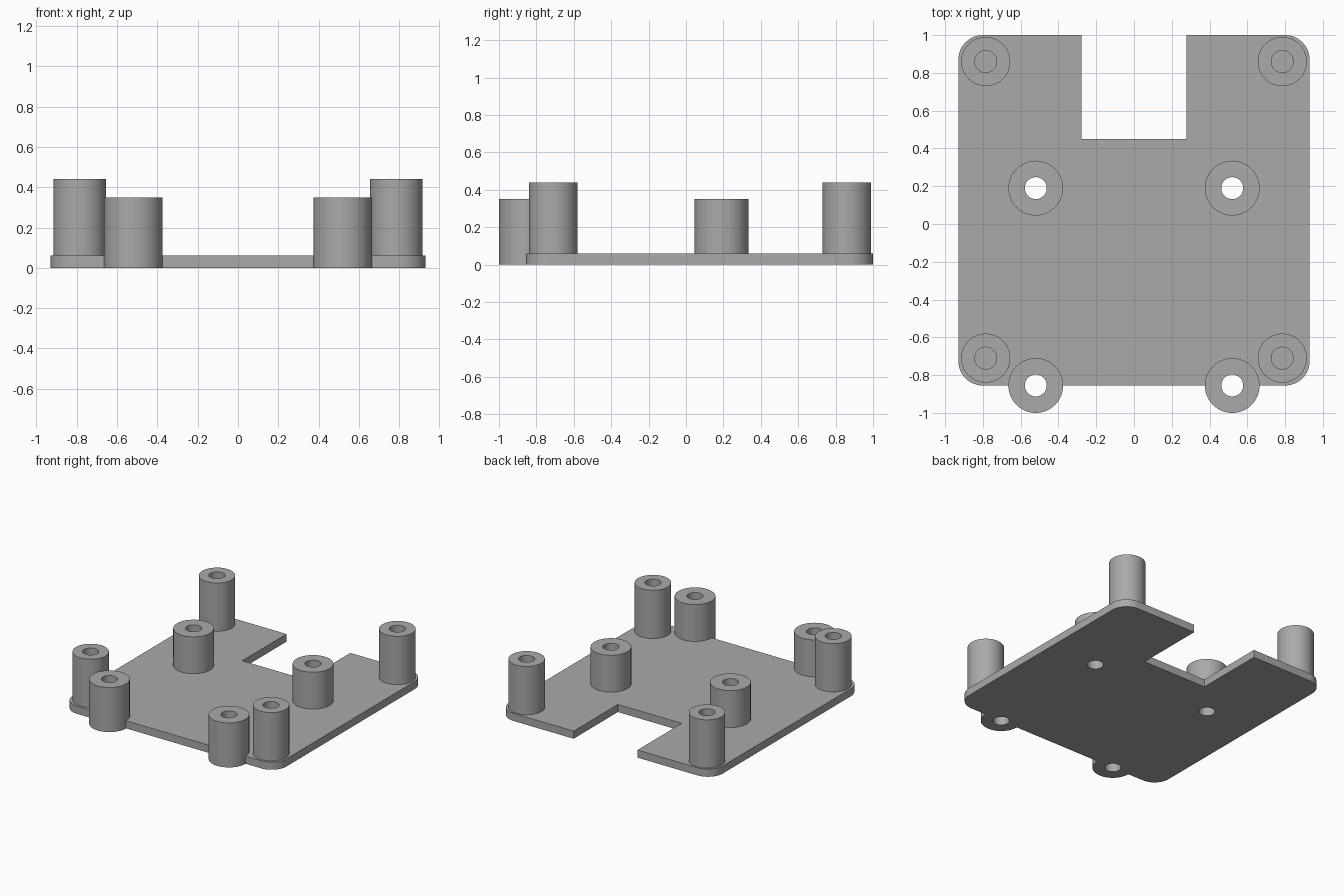
import bpy, bmesh, math
from mathutils import Vector

if "Cube" in bpy.data.objects:
    bpy.data.objects.remove(bpy.data.objects["Cube"], do_unlink=True)

PLATE_TOP = 0.06
BORE = 0.058
SEGMENTS = 64

grey = bpy.data.materials.new("plain grey")
grey.use_nodes = True
grey.diffuse_color = (0.4, 0.4, 0.4, 1)
grey.node_tree.nodes["Principled BSDF"].inputs["Base Color"].default_value = (0.4, 0.4, 0.4, 1)


def finish(bm, name):
    bmesh.ops.recalc_face_normals(bm, faces=bm.faces)
    mesh = bpy.data.meshes.new(name)
    bm.to_mesh(mesh)
    bm.free()
    mesh.materials.append(grey)
    obj = bpy.data.objects.new(name, mesh)
    bpy.context.collection.objects.link(obj)
    return obj


def smooth(obj):
    bpy.ops.object.select_all(action="DESELECT")
    obj.select_set(True)
    bpy.context.view_layer.objects.active = obj
    bpy.ops.object.shade_smooth_by_angle(angle=math.radians(30))


def standoff(name, x, y, radius, bore, bottom, top):
    """Hollow post: a rectangular section spun about its axis."""
    bm = bmesh.new()
    section = [(bore, bottom), (radius, bottom), (radius, top), (bore, top)]
    verts = [bm.verts.new((r, 0, z)) for r, z in section]
    edges = [bm.edges.new((verts[i], verts[i - 1])) for i in range(4)]
    bmesh.ops.spin(bm, geom=verts + edges, cent=(0, 0, 0), axis=(0, 0, 1),
                   angle=math.tau, steps=SEGMENTS)
    bmesh.ops.remove_doubles(bm, verts=bm.verts, dist=0.0001)
    obj = finish(bm, name)
    obj.location = (x, y, 0)
    smooth(obj)


def cut_round(target, x, y, radius):
    """Cut a round hole right through the plate."""
    bm = bmesh.new()
    bmesh.ops.create_cone(bm, cap_ends=True, segments=SEGMENTS,
                          radius1=radius, radius2=radius, depth=0.4)
    cutter = finish(bm, "hole_cutter")
    cutter.location = (x, y, 0)
    cutter.hide_render = True
    cutter.hide_set(True)
    mod = target.modifiers.new("hole", "BOOLEAN")
    mod.operation = "DIFFERENCE"
    mod.solver = "EXACT"
    mod.object = cutter
    return cutter


# Base plate: rounded outer corners, square notch at the back
half, front, back, corner = 0.93, -0.855, 1.0, 0.13
notch, notch_y = 0.278, 0.45


def arc(cx, cy, start):
    return [(cx + corner * math.cos(a), cy + corner * math.sin(a))
            for a in (math.radians(start + 90 * i / 12) for i in range(13))]


outline = (arc(half - corner, front + corner, 270)
           + arc(half - corner, back - corner, 0)
           + [(notch, back), (notch, notch_y), (-notch, notch_y), (-notch, back)]
           + arc(corner - half, back - corner, 90)
           + arc(corner - half, front + corner, 180))
bm = bmesh.new()
face = bm.faces.new([bm.verts.new((x, y, 0)) for x, y in outline])
raised = bmesh.ops.extrude_face_region(bm, geom=[face])["geom"]
bmesh.ops.translate(bm, vec=Vector((0, 0, PLATE_TOP)),
                    verts=[g for g in raised if isinstance(g, bmesh.types.BMVert)])
plate = finish(bm, "base_plate")

# Standoffs: four tall blind ones, two middle ones, two on the front edge
cutters = []
for side, s in (("left", 1), ("right", -1)):
    standoff(f"back_tall_standoff_{side}", s * 0.785, 0.86, 0.13, BORE, PLATE_TOP, 0.44)
    standoff(f"front_tall_standoff_{side}", s * 0.785, -0.71, 0.13, BORE, PLATE_TOP, 0.44)
    standoff(f"middle_standoff_{side}", s * 0.52, 0.19, 0.145, BORE, PLATE_TOP, 0.35)
    standoff(f"front_edge_standoff_{side}", s * 0.52, -0.855, 0.145, BORE, 0, 0.35)
    cutters.append(cut_round(plate, s * 0.52, 0.19, BORE))
    cutters.append(cut_round(plate, s * 0.52, -0.855, 0.145))

# Apply the holes and drop the cutters
bpy.ops.object.select_all(action="DESELECT")
bpy.context.view_layer.objects.active = plate
plate.select_set(True)
for mod in list(plate.modifiers):
    bpy.ops.object.modifier_apply(modifier=mod.name)
for cutter in cutters:
    bpy.data.objects.remove(cutter, do_unlink=True)
smooth(plate)
